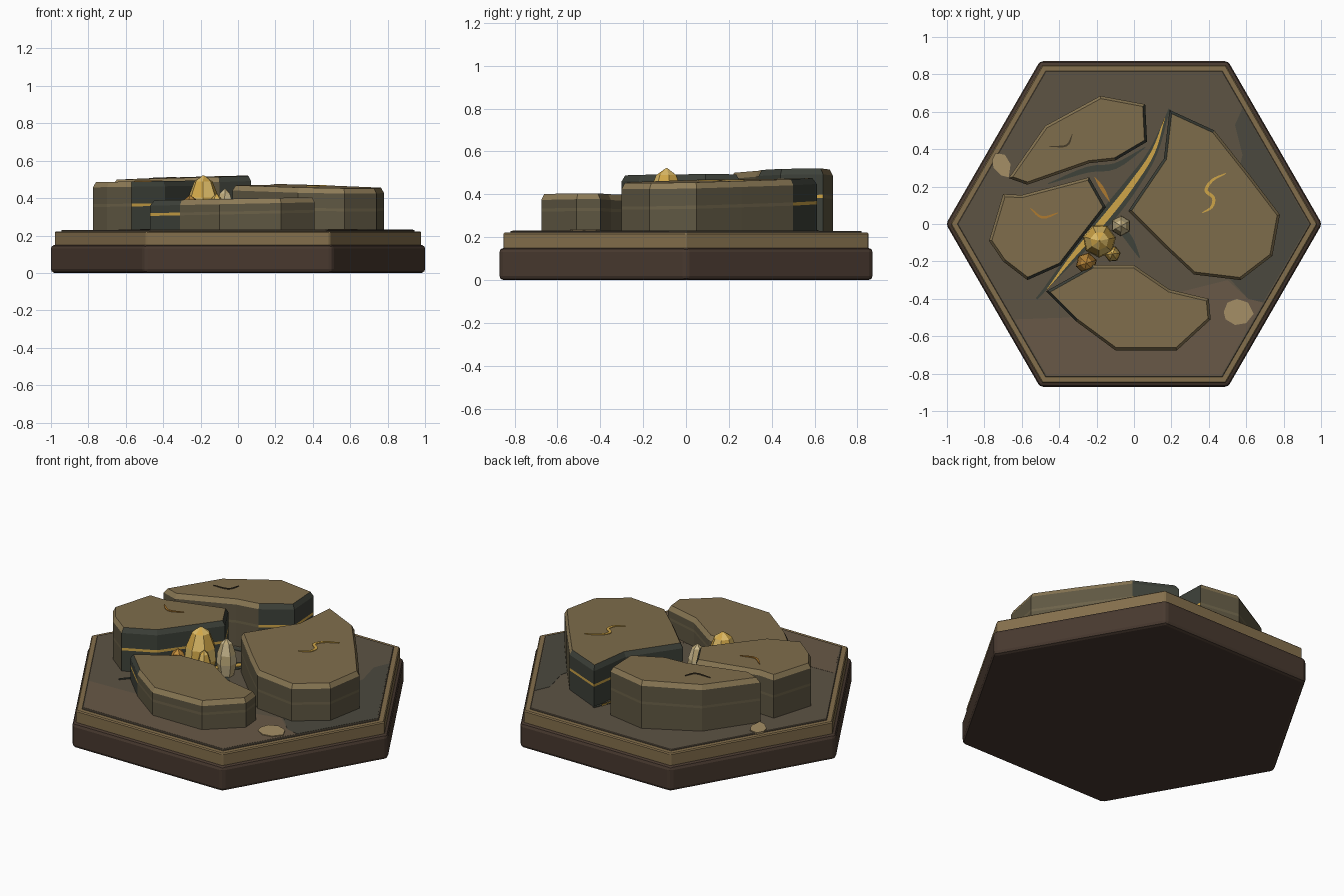
import bpy, bmesh, math
from mathutils import Vector

if "Cube" in bpy.data.objects:
    bpy.data.objects.remove(bpy.data.objects["Cube"])

def mat(name, c):
    m = bpy.data.materials.new(name)
    lin = [((v / 255 + 0.055) / 1.055) ** 2.4 for v in c]
    m.diffuse_color = (*lin, 1)
    m.use_nodes = True
    m.node_tree.nodes["Principled BSDF"].inputs["Base Color"].default_value = m.diffuse_color
    return m

EARTH = mat("dark_earth", (72, 57, 47))
RIM = mat("tan_rim", (132, 111, 76))
SOIL = mat("soil", (93, 83, 68))
SOIL_WARM = mat("warm_soil", (104, 89, 71))
SLATE = mat("slate", (75, 73, 62))
TOP = mat("rock_top", (127, 109, 76))
SIDE = mat("rock_side", (95, 87, 66))
BAND = mat("rock_band", (108, 98, 73))
EDGE = mat("rock_edge", (140, 122, 86))
DARK = mat("rock_dark", (62, 66, 58))
GOLD = mat("gold", (208, 166, 72))
AMBER = mat("amber", (174, 122, 48))
PALE = mat("pale_crystal", (205, 188, 145))
SAND = mat("sand", (165, 143, 102))
LINE = mat("crack_line", (70, 60, 42))

def finish(name, bm, mats):
    bmesh.ops.recalc_face_normals(bm, faces=bm.faces[:])
    me = bpy.data.meshes.new(name)
    bm.to_mesh(me)
    bm.free()
    for m in mats:
        me.materials.append(m)
    ob = bpy.data.objects.new(name, me)
    bpy.context.collection.objects.link(ob)
    return ob

def loft(name, rings, mats, side_mat=None):
    """Closed solid through equal-length rings of points."""
    bm = bmesh.new()
    vs = [[bm.verts.new(p) for p in r] for r in rings]
    n = len(rings[0])
    bm.faces.new(vs[0])
    bm.faces.new(vs[-1])
    for k in range(len(vs) - 1):
        for i in range(n):
            j = (i + 1) % n
            f = bm.faces.new((vs[k][i], vs[k][j], vs[k + 1][j], vs[k + 1][i]))
            f.material_index = side_mat(k, i) if side_mat else 0
    return finish(name, bm, mats)

def hexagon(r, z):
    return [(r * math.cos(i * math.pi / 3), r * math.sin(i * math.pi / 3), z) for i in range(6)]

def slab(name, r, z0, z1, m, bevel, seg):
    ob = loft(name, [hexagon(r, z0), hexagon(r, z1)], [m])
    b = ob.modifiers.new("bevel", 'BEVEL')
    b.width, b.segments = bevel, seg

def inset(pts, d):
    """Offset a clockwise outline inwards."""
    out = []
    for i, p in enumerate(pts):
        p = Vector(p)
        a = (p - Vector(pts[i - 1])).normalized()
        b = (Vector(pts[(i + 1) % len(pts)]) - p).normalized()
        na, nb = Vector((a.y, -a.x)), Vector((b.y, -b.x))
        out.append(p + (na + nb) * d / (1 + na.dot(nb)))
    return out

# hexagonal base
slab("base_slab", 1.0055, 0, 0.15, EARTH, 0.02, 2)
slab("base_rim", 0.982, 0.14, 0.222, RIM, 0.006, 1)
slab("soil_plate", 0.945, 0.20, 0.23, SOIL, 0.003, 1)

def patch(name, pts, z, m):
    loft(name, [[(x, y, 0.225) for x, y in pts], [(x, y, z) for x, y in pts]], [m])

# flat ground patches
patch("slate_patch", [(0.58, 0.62), (0.54, 0.53), (0.58, 0.37), (0.54, 0.2), (0.6, 0),
                      (0.5, -0.28), (0.61, -0.4), (0.69, -0.42), (0.935, 0)], 0.2315, SLATE)
patch("warm_patch", [(-0.64, -0.51), (-0.35, -0.5), (0.1, -0.4), (0.5, -0.3), (0.6, -0.39),
                     (0.69, -0.42), (0.465, -0.81), (-0.465, -0.81)], 0.231, SOIL_WARM)
patch("left_pebble", [(-0.76, 0.34), (-0.74, 0.38), (-0.69, 0.37), (-0.66, 0.32), (-0.67, 0.25),
                      (-0.71, 0.26), (-0.75, 0.3)], 0.236, SAND)
patch("right_pebble", [(0.48, -0.47), (0.5, -0.42), (0.55, -0.4), (0.61, -0.42), (0.64, -0.48),
                       (0.6, -0.53), (0.54, -0.54), (0.49, -0.51)], 0.236, SAND)

def rock(name, pts, plane, drop, dark):
    """Split boulder: wall, thin band, chamfer and a tilted top."""
    top = lambda p, d: (p[0], p[1], plane[0] + plane[1] * p[0] + plane[2] * p[1] - d)
    cap = inset(pts, 0.014)
    rings = [[(x, y, 0.222) for x, y in pts]]
    rings += [[top(p, d) for p in pts] for d in (drop + 0.008, drop - 0.007, 0.028)]
    rings += [[top(p, 0) for p in cap]]
    pick = lambda k, i: ((5, 4, 5, 5) if i in dark else (1, 2, 1, 3))[k]
    loft(name, rings, [TOP, SIDE, BAND, EDGE, GOLD, DARK], pick)

PLANES = {"right": (0.467, -0.016, 0.02), "left": (0.497, 0.015, 0),
          "back": (0.512, 0.025, 0.012), "front": (0.397, 0.02, 0)}
# four boulders, outlines clockwise from above
rock("right_rock", [(0.19, 0.61), (0.43, 0.5), (0.62, 0.26), (0.78, 0.05), (0.74, -0.17), (0.57, -0.3),
                    (0.32, -0.27), (0.17, -0.13), (-0.03, 0.07), (0.16, 0.35)],
     PLANES["right"], 0.115, {0, 8, 9})
rock("left_rock", [(-0.7, 0.16), (-0.6, 0.155), (-0.24, 0.25), (-0.15, 0.09), (-0.39, -0.22),
                   (-0.57, -0.3), (-0.7, -0.2), (-0.775, -0.09)], PLANES["left"], 0.125, {2, 3, 4})
rock("back_rock", [(-0.67, 0.245), (-0.475, 0.525), (-0.18, 0.685), (0.06, 0.64), (0.07, 0.44),
                   (-0.1, 0.34), (-0.24, 0.325), (-0.57, 0.21)], PLANES["back"], 0.13, {3, 4})
rock("front_rock", [(-0.47, -0.36), (-0.22, -0.22), (0.0, -0.22), (0.19, -0.35), (0.4, -0.4),
                    (0.41, -0.51), (0.23, -0.675), (-0.1, -0.675), (-0.31, -0.52)],
     PLANES["front"], 0.075, {0, 8})

def ribbon(name, path, width, plane, lift, m, power=0.8):
    """Thin tapering strip lying on a plane, along a smooth path."""
    pts = [Vector(p) for p in path]
    pts = [pts[0] * 2 - pts[1]] + pts + [pts[-1] * 2 - pts[-2]]
    line = []
    for i in range(1, len(pts) - 2):
        a, b, c, d = pts[i - 1:i + 3]
        for s in range(4):
            t = s / 4
            line.append(0.5 * (2 * b + (c - a) * t + (2 * a - 5 * b + 4 * c - d) * t * t
                               + (3 * b - a - 3 * c + d) * t ** 3))
    line.append(pts[-2])
    n, rings = len(line), []
    for i, p in enumerate(line):
        t = (line[min(i + 1, n - 1)] - line[max(i - 1, 0)]).normalized()
        w = width / 2 * max(0.08, math.sin(math.pi * i / (n - 1))) ** power
        side = Vector((-t.y, t.x)) * w
        z = plane[0] + plane[1] * p.x + plane[2] * p.y
        rings.append([(*(p + side), z - 0.004), (*(p + side), z + lift),
                      (*(p - side), z + lift), (*(p - side), z - 0.004)])
    loft(name, rings, [m])

# ground fissure with its gold vein and branches
GROUND = (0.23, 0, 0)
MAIN = [(0.165, 0.57), (0.1, 0.38), (-0.02, 0.2), (-0.13, 0.06), (-0.24, -0.07), (-0.35, -0.2), (-0.465, -0.35)]
ribbon("fissure", [(0.19, 0.615)] + MAIN[1:-1] + [(-0.52, -0.4)], 0.085, GROUND, 0.004, DARK)
ribbon("gold_vein", MAIN, 0.036, GROUND, 0.009, GOLD)
ribbon("back_fissure", [(0.06, 0.41), (-0.1, 0.31), (-0.25, 0.29), (-0.46, 0.215)], 0.035, GROUND, 0.003, DARK)
ribbon("side_vein", [(-0.21, 0.25), (-0.17, 0.19), (-0.13, 0.12)], 0.02, GROUND, 0.007, AMBER)
ribbon("short_fissure", [(-0.12, 0.0), (-0.04, -0.06), (0.03, -0.18)], 0.04, GROUND, 0.003, DARK)

# surface marks on the boulder tops
ribbon("right_mark", [(0.49, 0.27), (0.42, 0.235), (0.385, 0.18), (0.425, 0.14), (0.415, 0.09), (0.365, 0.06)],
       0.018, PLANES["right"], 0.004, GOLD, 0.5)
ribbon("left_mark", [(-0.555, 0.085), (-0.49, 0.035), (-0.405, 0.06)], 0.013, PLANES["left"], 0.004, AMBER, 0.5)
ribbon("back_mark", [(-0.455, 0.415), (-0.36, 0.42), (-0.33, 0.48)], 0.01, PLANES["back"], 0.004, LINE, 0.5)

def crystal(name, x, y, r, tip, sides, turn, mats):
    """Faceted gem: narrow foot, wide belly, tapered shoulder, blunt point."""
    h = tip - 0.225
    prof = [(0.7, 0.0), (1.0, 0.36), (0.93, 0.6), (0.55, 0.89), (0.04, 1.0)]
    rings = [[(x + r * k * math.cos(turn + i * math.tau / sides),
               y + r * k * math.sin(turn + i * math.tau / sides), 0.225 + h * t)
              for i in range(sides)] for k, t in prof]
    loft(name, rings, mats, lambda k, i: (k + i) % 2)

# crystal cluster
GOLD_LIGHT = mat("gold_light", (222, 188, 104))
AMBER_LIGHT = mat("amber_light", (194, 142, 62))
PALE_DEEP = mat("pale_deep", (188, 168, 120))
crystal("main_crystal", -0.185, -0.09, 0.09, 0.522, 7, 0.2, [GOLD, GOLD_LIGHT])
crystal("pale_crystal", -0.07, -0.01, 0.056, 0.45, 6, 0.5, [PALE, PALE_DEEP])
crystal("amber_crystal", -0.255, -0.21, 0.058, 0.415, 6, 0.3, [AMBER, AMBER_LIGHT])
crystal("small_crystal", -0.115, -0.16, 0.044, 0.425, 6, 0.1, [GOLD_LIGHT, GOLD])
